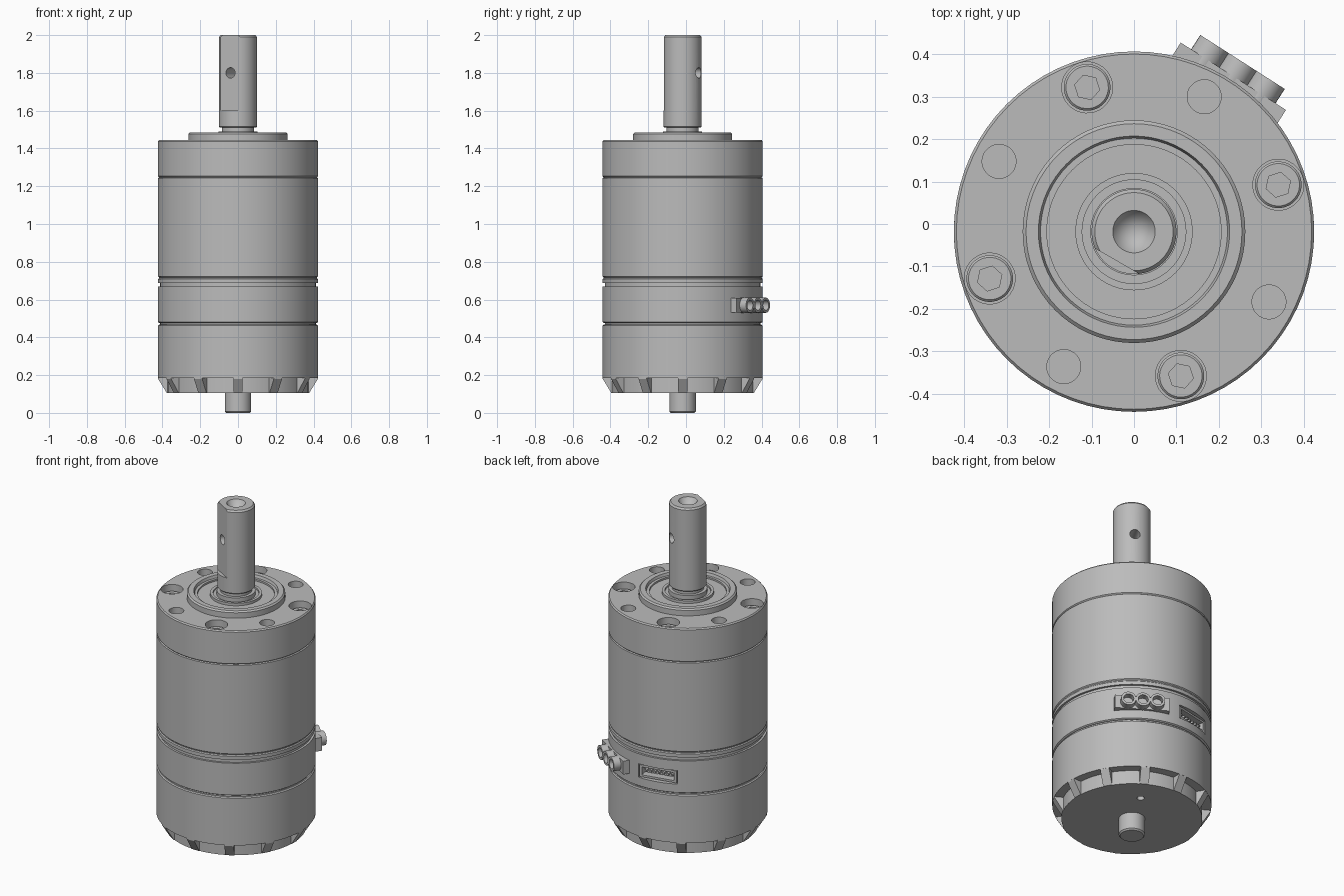
import bpy, bmesh
from math import radians, cos, sin, pi
from mathutils import Matrix, Vector

cube = bpy.data.objects.get("Cube")
if cube:
    bpy.data.objects.remove(cube, do_unlink=True)

grey = bpy.data.materials.new("satin_grey")
grey.use_nodes = True
GREY = (0.5, 0.5, 0.5, 1)
grey.diffuse_color = GREY
grey.node_tree.nodes["Principled BSDF"].inputs["Base Color"].default_value = GREY

AXIS = Matrix.Translation((0, -0.018, 0))


def polar(deg, r=0.0, z=0.0):
    """Frame on the motor axis: local x points outward, z up."""
    return AXIS @ Matrix.Rotation(radians(deg), 4, 'Z') @ Matrix.Translation((r, 0, z))


OUT = Matrix.Rotation(radians(90), 4, 'Y')   # turns local z outward


def finish(name, bm, matrix):
    bmesh.ops.remove_doubles(bm, verts=bm.verts, dist=1e-5)
    bmesh.ops.recalc_face_normals(bm, faces=bm.faces)
    mesh = bpy.data.meshes.new(name)
    bm.to_mesh(mesh)
    bm.free()
    mesh.transform(matrix)
    mesh.materials.append(grey)
    obj = bpy.data.objects.new(name, mesh)
    bpy.context.collection.objects.link(obj)
    return obj


def lathe(name, profile, matrix=AXIS, n=72):
    """Closed solid turned from (radius, height) points, starting and ending on the axis."""
    bm = bmesh.new()
    rings = [[bm.verts.new((r * cos(2 * pi * i / n), r * sin(2 * pi * i / n), z))
              for i in range(n)] if r > 0 else [bm.verts.new((0, 0, z))] for r, z in profile]
    for a, b in zip(rings, rings[1:]):
        for i in range(n):
            j = (i + 1) % n
            quad = [a[i % len(a)], a[j % len(a)], b[j % len(b)], b[i % len(b)]]
            bm.faces.new(list(dict.fromkeys(quad)))
    return finish(name, bm, matrix)


def rod(name, r, z0, z1, matrix=AXIS, n=32):
    return lathe(name, [(0, z0), (r, z0), (r, z1), (0, z1)], matrix, n)


def box(name, size, matrix):
    bm = bmesh.new()
    bmesh.ops.create_cube(bm, size=1, matrix=Matrix.Diagonal((*size, 1)))
    return finish(name, bm, matrix)


def prism(name, outline, width, matrix):
    """Radial (x, z) outline extruded across the tangent."""
    bm = bmesh.new()
    face = bm.faces.new([bm.verts.new((x, -width / 2, z)) for x, z in outline])
    new = bmesh.ops.extrude_face_region(bm, geom=[face])["geom"]
    bmesh.ops.translate(bm, vec=Vector((0, width, 0)),
                        verts=[v for v in new if isinstance(v, bmesh.types.BMVert)])
    return finish(name, bm, matrix)


def cut(obj, cutters):
    bpy.context.view_layer.objects.active = obj
    for c in cutters:
        m = obj.modifiers.new("cut", 'BOOLEAN')
        m.operation, m.solver, m.object = 'DIFFERENCE', 'EXACT', c
        bpy.ops.object.modifier_apply(modifier=m.name)
        bpy.data.objects.remove(c, do_unlink=True)


R = 0.424

# Rear end bell: core, vent ribs, shaft stub
core = lathe("end_bell_core", [(0, 0.105), (0.375, 0.105), (0.375, 0.19), (0, 0.19)])
cut(core, [rod("hole", 0.02, 0.08, 0.15, polar(62, 0.225), 16)])
for k in range(12):
    prism("vent_rib", [(0.34, 0.105), (0.377, 0.105), (0.423, 0.18), (0.423, 0.19), (0.34, 0.19)],
          0.05, polar(30 * k))
lathe("rear_shaft", [(0, 0), (0.062, 0), (0.07, 0.008), (0.07, 0.11), (0, 0.11)], n=40)

# Motor case, control ring with its grooves, gear case
lathe("motor_case", [(0, 0.185), (R, 0.185), (R, 0.462), (0.418, 0.467), (0, 0.467)])
lathe("spacer", [(0, 0.46), (0.412, 0.46), (0.412, 0.7), (0, 0.7)])
ring = lathe("control_ring", [(0, 0.477), (0.418, 0.477), (R, 0.481), (R, 0.668), (0, 0.668)])
lathe("gear_case", [(0, 0.688), (R, 0.688), (R, 0.708), (0.419, 0.713), (0.419, 0.718), (R, 0.723),
                    (R, 1.243), (0.418, 1.247), (0, 1.247)])

# Front flange with raised boss and stepped bearing seat
flange = lathe("front_flange", [
    (0, 1.247), (0.418, 1.247), (R, 1.253), (R, 1.438), (0.418, 1.445), (0.262, 1.445),
    (0.262, 1.477), (0.254, 1.485), (0.225, 1.485), (0.22, 1.47), (0.205, 1.47), (0.205, 1.46),
    (0.138, 1.46), (0.138, 1.475), (0.122, 1.475), (0.122, 1.465), (0, 1.465)])
cutters = []
for k in range(4):
    cutters += [rod("bore", 0.06, 1.36, 1.5, polar(18 + 90 * k, 0.357)),
                rod("hole", 0.04, 1.33, 1.5, polar(62.5 + 90 * k, 0.358))]
cut(flange, cutters)

# Socket head screws sunk in the counterbores
for k in range(4):
    place = polar(18 + 90 * k, 0.357)
    screw = lathe("flange_screw", [(0, 1.35), (0.055, 1.35), (0.055, 1.405), (0.05, 1.41),
                                   (0, 1.41)], place, 32)
    cut(screw, [rod("hex", 0.03, 1.375, 1.45, place, 6)])

# Output shaft with collar, centre hole, flat and cross hole
lathe("shaft_collar", [(0, 1.46), (0.103, 1.46), (0.103, 1.49), (0.085, 1.49), (0.085, 1.515),
                       (0, 1.515)], n=48)
shaft = lathe("output_shaft", [(0, 1.51), (0.095, 1.51), (0.1, 1.515), (0.1, 1.99), (0.092, 2),
                               (0.05, 2), (0, 1.92)], n=48)
cut(shaft, [box("flat", (0.1, 0.3, 0.5), polar(240, 0.13, 1.85)),
            rod("cross_hole", 0.028, -0.2, 0.2, polar(240, 0, 1.8) @ OUT, 24)])

# Power terminal: plate with three sockets
TERM = 57.4
box("terminal_plate", (0.05, 0.294, 0.078), polar(TERM, 0.409, 0.57))
for t in (-0.078, 0, 0.078):
    lathe("terminal_socket", [(0, 0.41), (0.04, 0.41), (0.04, 0.474), (0.027, 0.474),
                              (0.027, 0.436), (0, 0.436)],
          polar(TERM, 0, 0.57) @ Matrix.Translation((0, t, 0)) @ OUT, 28)

# Signal port: pocket in the ring with a lined socket and a row of pins
PORT = 102
cut(ring, [box("pocket", (0.12, 0.225, 0.08), polar(PORT, 0.42, 0.57))])
cut(bpy.data.objects["spacer"], [box("pocket", (0.12, 0.225, 0.08), polar(PORT, 0.42, 0.57))])
port = box("port_housing", (0.06, 0.215, 0.07), polar(PORT, 0.378, 0.57))
cut(port, [box("opening", (0.06, 0.185, 0.046), polar(PORT, 0.395, 0.57))])
for k in range(7):
    box("port_pin", (0.035, 0.01, 0.012),
        polar(PORT, 0.38, 0.57) @ Matrix.Translation((0, (k - 3) * 0.025, 0)))

# Smooth the turned surfaces and keep edges crisp
bpy.ops.object.select_all(action='DESELECT')
for obj in bpy.context.scene.objects:
    if obj.type == 'MESH':
        obj.select_set(True)
        bpy.context.view_layer.objects.active = obj
bpy.ops.object.shade_smooth_by_angle(angle=radians(30))
